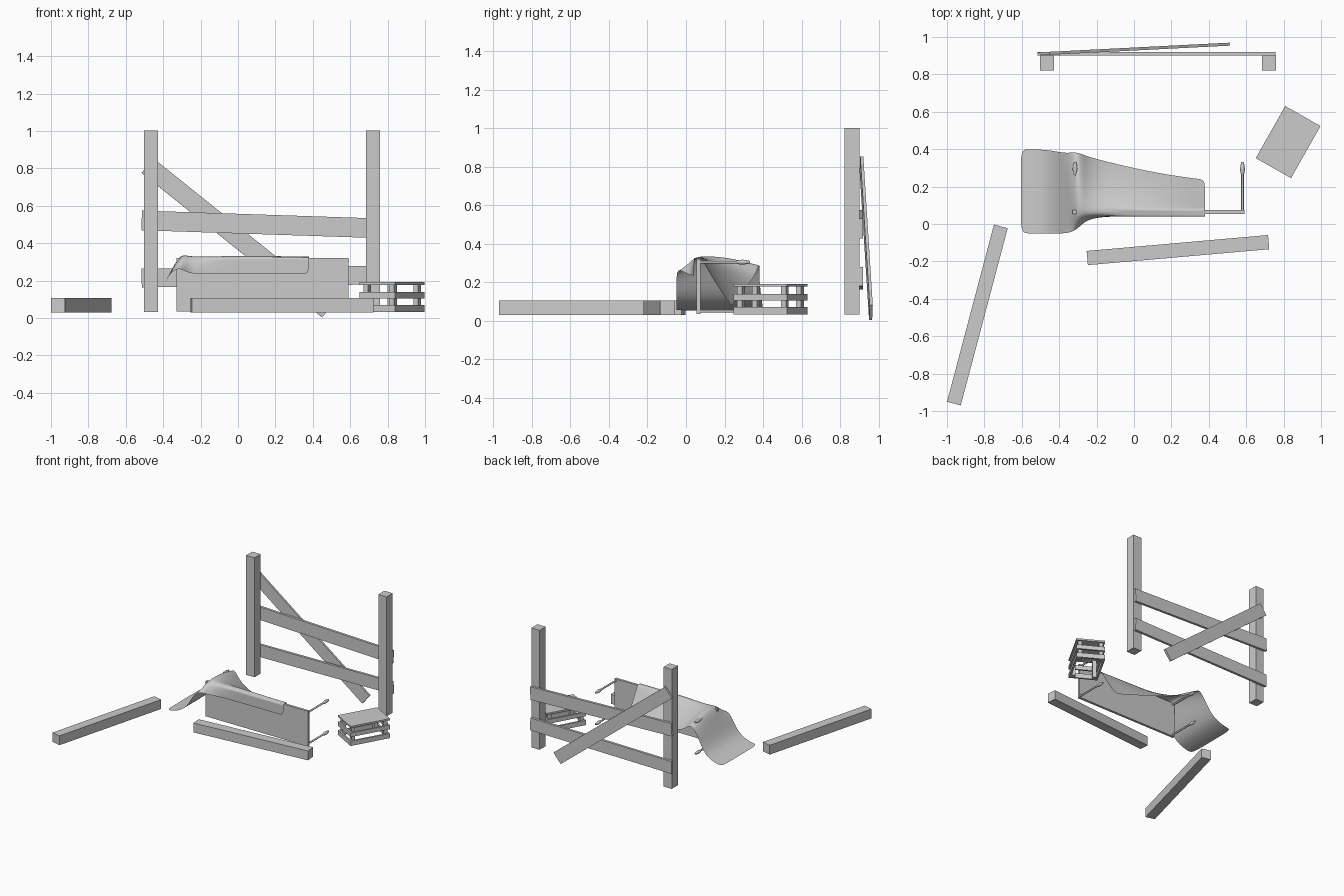
import bpy, bmesh
from math import radians, atan2, cos, sin, pi
from mathutils import Matrix, Vector

if "Cube" in bpy.data.objects:
    bpy.data.objects.remove(bpy.data.objects["Cube"])


def make(name, bm):
    bmesh.ops.recalc_face_normals(bm, faces=bm.faces)
    me = bpy.data.meshes.new(name)
    bm.to_mesh(me)
    bm.free()
    ob = bpy.data.objects.new(name, me)
    bpy.context.collection.objects.link(ob)
    return ob


def add_box(bm, center, size):
    m = Matrix.Translation(center) @ Matrix.Diagonal((*size, 1))
    bmesh.ops.create_cube(bm, size=1, matrix=m)


def box(name, center, size, rot=(0, 0, 0)):
    bm = bmesh.new()
    add_box(bm, (0, 0, 0), size)
    ob = make(name, bm)
    ob.location = center
    ob.rotation_euler = rot
    return ob


def plank(name, a, b, width, thick):
    """Plank between two points, its width standing in the vertical plane."""
    a, b = Vector(a), Vector(b)
    d = b - a
    yaw = atan2(d.y, d.x)
    pitch = -atan2(d.z, d.xy.length)
    return box(name, (a + b) / 2, (d.length, thick, width), (0, pitch, yaw))


# Fence posts, rails and the fallen diagonal plank
for side, x in (("left", -0.465), ("right", 0.722)):
    box(f"fence_post_{side}", (x, 0.861, 0.517), (0.075, 0.078, 0.97))
plank("fence_rail_upper", (-0.515, 0.91, 0.522), (0.755, 0.91, 0.48), 0.105, 0.02)
plank("fence_rail_lower", (-0.515, 0.91, 0.214), (0.755, 0.91, 0.23), 0.1, 0.02)
plank("fence_diagonal_plank", (-0.484, 0.911, 0.815), (0.481, 0.96, 0.043), 0.1, 0.016)

# Loose beams on the ground
plank("ground_beam_left", (-0.963, -0.96, 0.069), (-0.712, -0.013, 0.069), 0.076, 0.076)
plank("ground_beam_front", (-0.25, -0.182, 0.069), (0.72, -0.097, 0.069), 0.076, 0.076)

# Slatted crate: solid lid, two slat rings, corner posts
bm = bmesh.new()
W, D, T = 0.217, 0.32, 0.014
add_box(bm, (0, 0, 0.185), (W, D, 0.014))
for z, h in ((0.122, 0.034), (0.052, 0.038)):
    for s in (-1, 1):
        add_box(bm, (s * (W - T) / 2, 0, z), (T, D, h))
        add_box(bm, (0, s * (D - T) / 2, z), (W - 2 * T, T, h))
for sx in (-1, 1):
    for sy in (-1, 1):
        add_box(bm, (sx * (W / 2 - T - 0.015), sy * (D / 2 - T - 0.015), 0.107),
                (0.03, 0.03, 0.144))
crate = make("slatted_crate", bm)
crate.location = (0.824, 0.438, 0)
crate.rotation_euler = (0, 0, radians(-29.5))

# Overturned table: upright top with legs pointing backwards
box("table_top", (0.13, 0.064, 0.178), (0.92, 0.02, 0.285))
profile = [(0.007, 0.07), (0.007, 0.265), (0.011, 0.275), (0.013, 0.295),
           (0.01, 0.315), (0.006, 0.332)]
N = 12
for i, (x, z) in enumerate([(-0.315, 0.05), (-0.315, 0.305), (0.58, 0.05), (0.58, 0.305)]):
    bm = bmesh.new()
    rings = [[bm.verts.new((r * cos(2 * pi * k / N), y, r * sin(2 * pi * k / N)))
              for k in range(N)] for r, y in profile]
    for a, b in zip(rings, rings[1:]):
        for k in range(N):
            f = bm.faces.new((a[k], a[(k + 1) % N], b[(k + 1) % N], b[k]))
            f.smooth = True
    bm.faces.new(rings[0])
    bm.faces.new(rings[-1])
    make(f"table_leg_{i + 1}", bm).location = (x, 0, z)

# Draped cloth: (x, [(y, z) from front hem over the table edge to back hem])
rows = [
    (0.38, [(.042, .235), (.04, .325), (.077, .33), (.15, .2), (.24, .07)]),
    (0.34, [(.042, .235), (.04, .325), (.077, .33), (.15, .2), (.24, .08)]),
    (0.1, [(.042, .235), (.04, .325), (.077, .333), (.18, .23), (.275, .14)]),
    (-0.2, [(.042, .235), (.04, .325), (.08, .335), (.22, .27), (.345, .21)]),
    (-0.27, [(.01, .24), (.035, .322), (.08, .338), (.22, .325), (.37, .27)]),
    (-0.31, [(-.035, .27), (.02, .325), (.09, .345), (.25, .335), (.385, .3)]),
]
# Left flap slides down to the ground
for x, z in ((-0.36, .25), (-0.41, .15), (-0.47, .085), (-0.56, .058), (-0.605, .055)):
    y0, y1 = -0.05, 0.375 + 0.025 * min(1, (-0.34 - x) / 0.15)
    rows.append((x, [(y0 + (y1 - y0) * k / 4, z) for k in range(5)]))
bm = bmesh.new()
grid = [[bm.verts.new((x, y, z)) for y, z in pts] for x, pts in rows]
for a, b in zip(grid, grid[1:]):
    for k in range(4):
        bm.faces.new((a[k], a[k + 1], b[k + 1], b[k])).smooth = True
# Crease the fold along the table edge so it keeps close to the board
layer = bm.edges.layers.float.new("crease_edge")
for a, b in zip(grid[:4], grid[1:4]):
    for k in (1, 2):
        bm.edges.get((a[k], b[k]))[layer] = 0.6
cloth = make("draped_cloth", bm)
sub = cloth.modifiers.new("smooth", "SUBSURF")
sub.levels = sub.render_levels = 3
